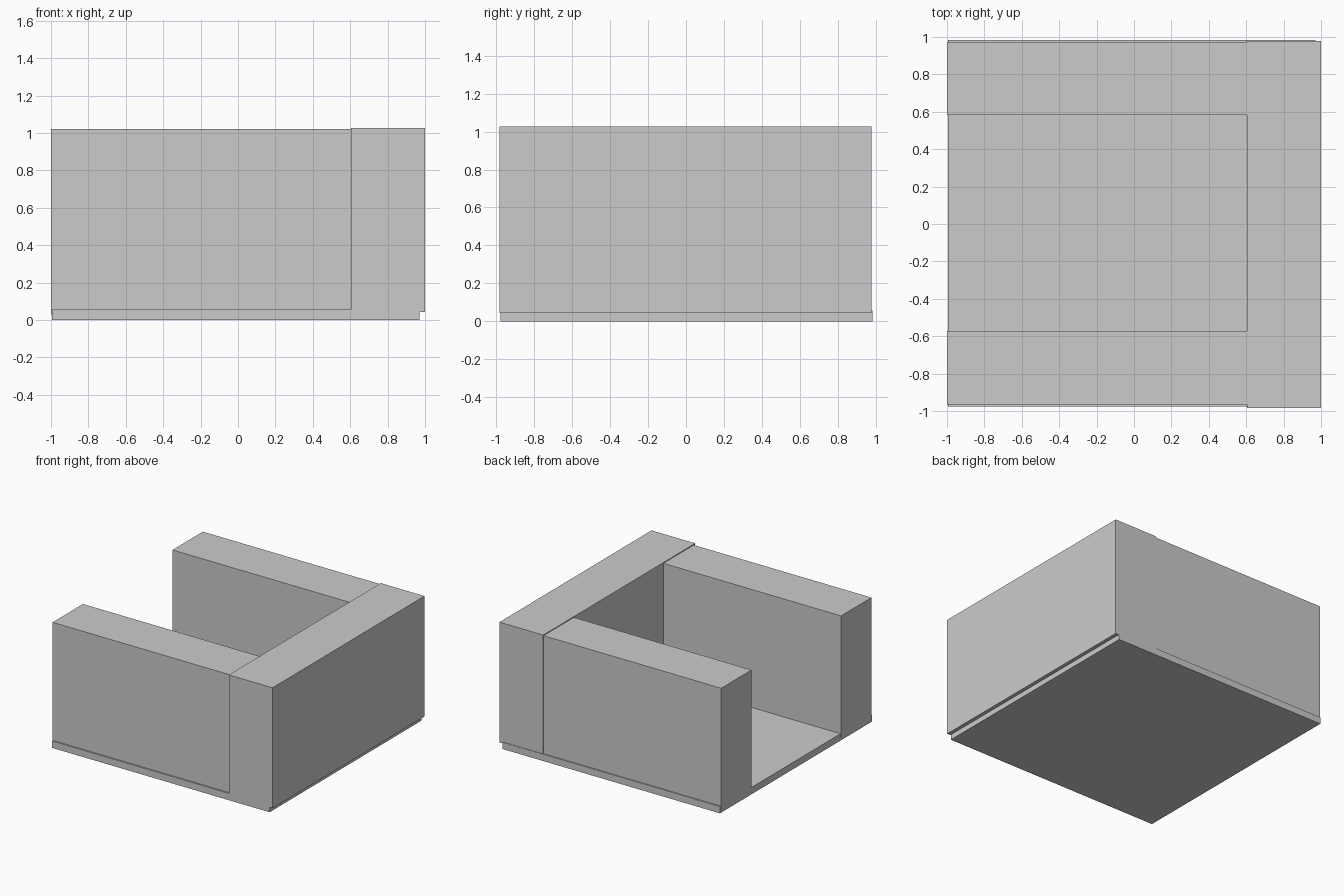
import bpy

if "Cube" in bpy.data.objects:
    bpy.data.objects.remove(bpy.data.objects["Cube"])


def box(name, x, y, z):
    """Add a box from its (min, max) range on each axis."""
    bpy.ops.mesh.primitive_cube_add(size=1)
    obj = bpy.context.object
    obj.name = name
    obj.location = [(a + b) / 2 for a, b in (x, y, z)]
    obj.scale = [b - a for a, b in (x, y, z)]
    bpy.ops.object.transform_apply(location=True, rotation=False, scale=True)
    return obj


# Thin base, slightly short of the backrest
box("base_slab", (-0.995, 0.97), (-0.977, 0.983), (0.0, 0.056))

# Thick arms along both sides
box("front_arm", (-1.0, 0.605), (-0.965, -0.573), (0.03, 1.02))
box("rear_arm", (-1.0, 0.605), (0.583, 0.974), (0.03, 1.02))

# Backrest block closing the right end
box("backrest", (0.605, 1.0), (-0.983, 0.979), (0.043, 1.027))
